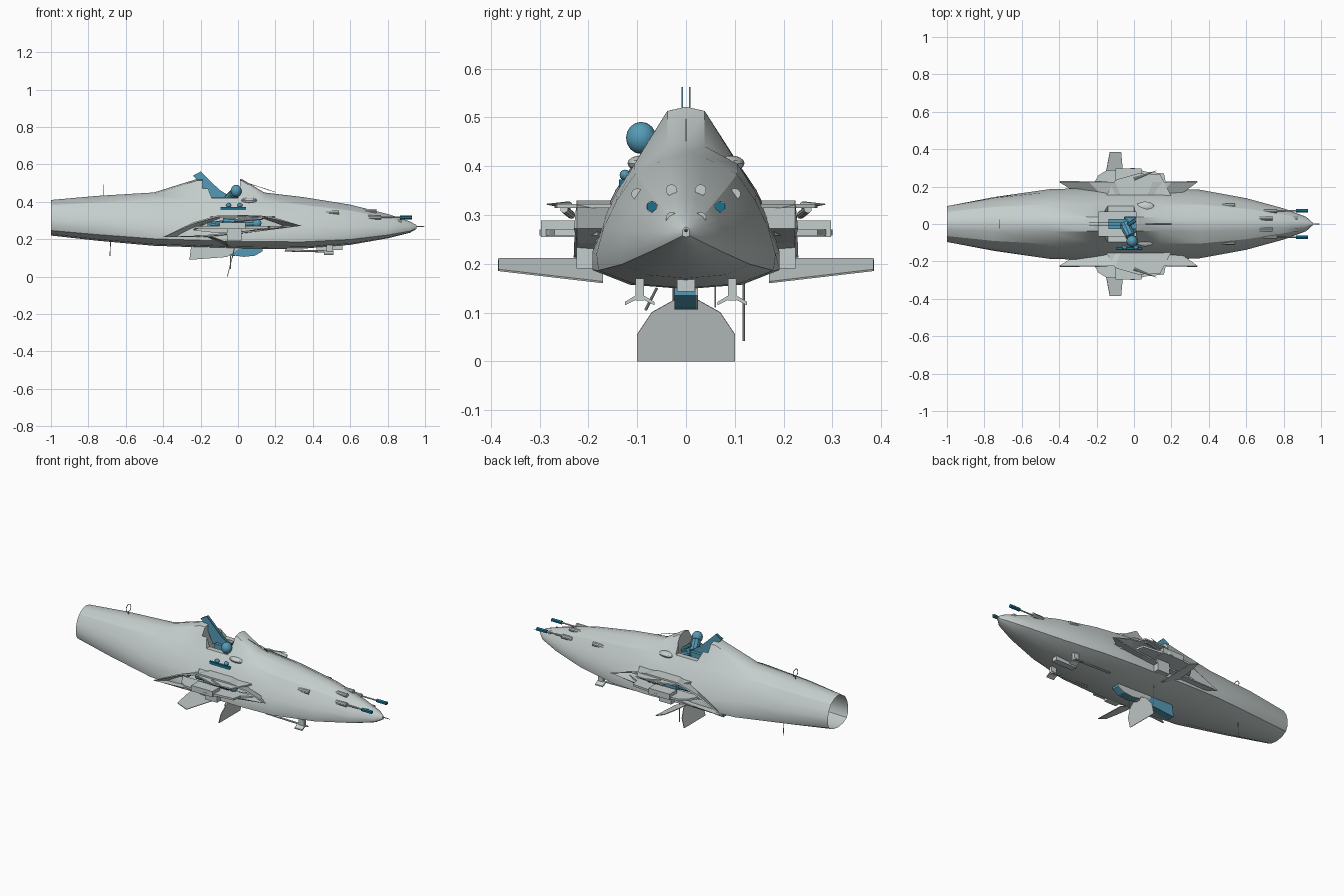
import bpy, bmesh
from math import sin, cos, pi
from mathutils import Vector

cube = bpy.data.objects.get("Cube")
if cube:
    bpy.data.objects.remove(cube)


def material(name, rgb):
    m = bpy.data.materials.new(name)
    m.use_nodes = True
    m.diffuse_color = (*rgb, 1)
    m.node_tree.nodes["Principled BSDF"].inputs["Base Color"].default_value = (*rgb, 1)
    return m


GREY = material("pale_grey", (0.56, 0.62, 0.61))
BLUE = material("steel_blue", (0.09, 0.33, 0.47))
DEEP = material("deep_blue", (0.01, 0.17, 0.28))


def finish(name, bm, mat, smooth=False):
    bmesh.ops.recalc_face_normals(bm, faces=bm.faces[:])
    me = bpy.data.meshes.new(name)
    bm.to_mesh(me)
    bm.free()
    me.materials.append(mat)
    ob = bpy.data.objects.new(name, me)
    bpy.context.collection.objects.link(ob)
    if smooth:
        bpy.ops.object.select_all(action='DESELECT')
        ob.select_set(True)
        bpy.context.view_layer.objects.active = ob
        bpy.ops.object.shade_smooth_by_angle(angle=0.45)
    return ob


def prism(name, pts, axis, a, b, mat):
    """Outline pts extruded from a to b along an axis."""
    place = {'x': lambda p, t: (t, *p), 'y': lambda p, t: (p[0], t, p[1]), 'z': lambda p, t: (*p, t)}[axis]
    bm = bmesh.new()
    lo, hi = ([bm.verts.new(place(p, t)) for p in pts] for t in (a, b))
    skirt(bm, lo, hi)
    bm.faces.new(lo)
    bm.faces.new(hi)
    return finish(name, bm, mat)


def skirt(bm, lo, hi):
    for i in range(len(lo)):
        j = (i + 1) % len(lo)
        bm.faces.new((lo[i], lo[j], hi[j], hi[i]))


def sheet(name, pts, mat, thickness):
    bm = bmesh.new()
    bm.faces.new([bm.verts.new(p) for p in pts])
    ob = finish(name, bm, mat)
    ob.modifiers.new("skin", 'SOLIDIFY').thickness = thickness


def box(name, c, size, mat):
    x, y, z = (v / 2 for v in size)
    pts = [(c[0] - x, c[1] - y), (c[0] + x, c[1] - y), (c[0] + x, c[1] + y), (c[0] - x, c[1] + y)]
    return prism(name, pts, 'z', c[2] - z, c[2] + z, mat)


def rod(name, p, q, r, mat, r2=None, sides=10):
    p, q = Vector(p), Vector(q)
    bm = bmesh.new()
    bmesh.ops.create_cone(bm, cap_ends=True, segments=sides, radius1=r,
                          radius2=r if r2 is None else r2, depth=(q - p).length)
    turn = (q - p).to_track_quat('Z', 'Y').to_matrix().to_4x4()
    turn.translation = (p + q) / 2
    bm.transform(turn)
    return finish(name, bm, mat, True)


def ball(name, c, size, mat):
    bm = bmesh.new()
    bmesh.ops.create_uvsphere(bm, u_segments=14, v_segments=8, radius=1)
    bmesh.ops.scale(bm, vec=size, verts=bm.verts)
    bmesh.ops.translate(bm, vec=c, verts=bm.verts)
    return finish(name, bm, mat, True)


# Hull: lofted sections, each x, half width, bottom, top, hump height, roundness
section = [(0, 0), (.6, .03), (1, .13), (1, .25), (.9, .45), (.75, .65), (.55, .85), (.2, .97), (0, 1)]
stations = [(-1, .1, .22, .41, 0, .6), (-.75, .148, .192, .432, 0, .4), (-.45, .188, .165, .45, 0, .1),
            (-.22, .192, .157, .45, .072, 0), (.02, .192, .15, .45, .072, 0), (.14, .192, .148, .45, 0, 0),
            (.35, .185, .15, .425, 0, .1), (.6, .14, .17, .385, 0, .2), (.8, .085, .205, .335, 0, .25),
            (.92, .04, .235, .295, 0, .4), (.955, .008, .255, .275, 0, .6)]
bm = bmesh.new()
rings = []
for x, w, bot, top, hump, rnd in stations:
    half = []
    for i, (fy, fz) in enumerate(section):
        a = pi * i / 8
        y = w * (fy + (sin(a) - fy) * rnd)
        z = bot + (top - bot) * (fz + ((1 - cos(a)) / 2 - fz) * rnd) + (hump if i > 6 else 0)
        half.append((y, z))
    loop = half + [(-y, z) for y, z in half[-2:0:-1]]
    rings.append([bm.verts.new((x, y, z)) for y, z in loop])
for r, s in zip(rings, rings[1:]):
    skirt(bm, r, s)
bm.faces.new(rings[0])
bm.faces.new(rings[-1])
hull = finish("hull", bm, GREY, True)

# Cockpit notch, cockpit well and side gun bays cut from the hull
eye = [(-.24, .25), (-.14, .31), (-.03, .322), (.12, .315), (.28, .275), (.1, .25), (-.1, .235)]
cutters = [prism("notch_cutter", [(-.21, .6), (-.14, .42), (.0, .42), (.02, .6)], 'y', -.2, .2, GREY),
           box("well_cutter", (-.09, 0, .45), (.2, .13, .2), GREY)]
for s in (1, -1):
    cutters.append(prism("bay_cutter", eye, 'y', s * .1, s * .3, GREY))
bpy.context.view_layer.objects.active = hull
for c in cutters:
    m = hull.modifiers.new("cut", 'BOOLEAN')
    m.object, m.operation, m.solver = c, 'DIFFERENCE', 'EXACT'
    bpy.ops.object.modifier_move_to_index(modifier=m.name, index=0)
    bpy.ops.object.modifier_apply(modifier=m.name)
for c in cutters:
    bpy.data.objects.remove(c)

# Open tail
bm = bmesh.new()
bm.from_mesh(hull.data)
tail = [f for f in bm.faces if f.calc_center_median().x < -.995]
bmesh.ops.delete(bm, geom=tail, context='FACES_ONLY')
bm.to_mesh(hull.data)
bm.free()

# Seat side plates and the pilot leaning out to the right
seat = [(-.24, .54), (-.2, .562), (-.1, .465), (-.06, .44), (-.06, .41), (-.16, .41), (-.2, .5)]
for s in (1, -1):
    prism("seat_plate", seat, 'y', s * .006, s * .009, BLUE)
box("seat_cushion", (-.06, 0, .41), (.15, .055, .03), BLUE)
rod("pilot_torso", (-.05, 0, .41), (-.02, -.065, .445), .03, BLUE, .026)
ball("pilot_head", (-.01, -.092, .458), (.03, .031, .033), BLUE)
for y in (-.03, .025):
    rod("pilot_leg", (-.05, y, .415), (.01, y, .395), .015, BLUE)
    rod("pilot_arm", (-.03, y - .03, .45), (.015, y, .42), .01, BLUE)

# Side step with a pair of small sights, right side only
box("side_bench", (-.025, -.127, .362), (.135, .02, .022), DEEP)
for x in (-.05, .01):
    ball("bench_sight", (x, -.125, .382), (.014, .011, .011), BLUE)

# Sponsons, wings, nose guns and skids on both sides
frame = [(-.4, .212), (-.24, .29), (-.1, .33), (.1, .33), (.2, .315), (.34, .272), (.12, .243), (-.2, .212)]
tray = [(-.23, .19), (-.19, .26), (-.15, .285), (.0, .3), (.06, .28), (.16, .27), (.17, .22), (.25, .18)]
flap = [(-.15, .15), (-.1, .235), (.02, .27), (.14, .265), (.16, .225), (.2, .15)]
for s in (1, -1):
    # Flared lips round the gun bay, swept to a point at each end
    bm = bmesh.new()
    outer = [bm.verts.new((x, s * .224, z)) for x, z in frame]
    inner = [bm.verts.new((x * .72, s * .155, z)) for x, z in frame]
    skirt(bm, outer, inner)
    rim = finish("gun_bay_frame", bm, GREY)
    rim.modifiers.new("wall", 'SOLIDIFY').thickness = .008
    prism("lower_tray", [(x, s * y) for x, y in tray], 'z', .258, .27, GREY)
    prism("upper_flap", [(x, s * y) for x, y in flap], 'z', .314, .322, GREY)
    box("tray_box", (-.03, s * .262, .272), (.14, .07, .034), GREY)
    box("sponson_mount", (-.02, s * .2, .225), (.08, .05, .07), GREY)
    rod("bay_gun", (-.02, s * .235, .3), (.13, s * .25, .312), .008, GREY)
    rod("bay_gun_tip", (.0, s * .24, .32), (.12, s * .285, .322), .008, GREY, .001)
    rod("gunner_body", (-.08, s * .185, .287), (.08, s * .185, .283), .026, BLUE, .022)
    ball("gunner_head", (.1, s * .185, .285), (.026, .022, .023), BLUE)
    rod("gunner_legs", (-.08, s * .175, .285), (-.16, s * .155, .275), .016, BLUE)

    # Small pitched wing
    plan = [(-.05, .17, .16), (-.07, .385, .185), (-.13, .385, .208), (-.15, .28, .208), (-.16, .17, .208)]
    sheet("side_wing", [(x, s * y, z) for x, y, z in plan], GREY, .004)

    # Nose guns and ports
    rod("nose_barrel", (.7, s * .07, .317), (.88, s * .07, .317), .004, GREY)
    rod("nose_muzzle", (.865, s * .07, .317), (.93, s * .07, .317), .011, DEEP, sides=6)
    for x, y, z in ((.74, .03, .351), (.875, .03, .294), (.765, .07, .317), (.54, .1, .343)):
        rod("gun_port", (x - .07, s * y, z), (x, s * y, z), .012, GREY)

    # Cheek dome beside the windscreen
    ball("cheek_dome", (.06, s * .092, .406), (.05, .028, .016), GREY)

    # Belly skid
    box("skid_post", (.49, s * .095, .147), (.035, .018, .045), GREY)
    rod("skid_rail", (.25, s * .095, .14), (.48, s * .095, .135), .006, GREY, sides=6)
    for d in (-.03, .03):
        prism("skid_foot", [(s * .095, .13), (s * .095 + d, .115), (s * .095 + d, .122), (s * .095, .14)],
              'x', .46, .51, GREY)

# Belly: keel seat with a grey right side, prone gunner with a grey left side, chin block
keel = [(-.26, .09), (-.06, .105), (.02, .16), (-.25, .17)]
prone = [(-.1, .155), (-.08, .122), (.03, .106), (.09, .112), (.13, .135), (.13, .155)]
prism("keel_seat", keel, 'y', -.02, .022, BLUE)
prism("keel_side", keel, 'y', -.028, -.02, GREY)
prism("belly_gunner", prone, 'y', -.024, .02, BLUE)
prism("belly_gunner_side", prone, 'y', .02, .025, GREY)
box("chin_block", (.49, 0, .168), (.14, .036, .05), GREY)

# Large fan shaped belly fin
fan = [(-.1, 0), (.1, 0), (.1, .055), (.07, .1), (.025, .125), (-.025, .125), (-.07, .1), (-.1, .055)]
sheet("belly_fin", [(-.055 + z * .25, y, z) for y, z in fan], GREY, .004)
box("belly_fin_post", (-.03, 0, .135), (.03, .03, .05), GREY)

# Thin rods, probe and loop antenna
rod("nose_probe", (.94, 0, .268), (1, 0, .268), .004, GREY, .001)
rod("belly_antenna", (-.68, .06, .205), (-.685, .06, .11), .002, GREY)
rod("belly_rod", (-.04, .118, .16), (-.04, .118, .042), .0025, GREY)
rod("belly_strut", (-.02, -.06, .15), (-.03, -.083, .105), .003, GREY)
rod("hood_rod", (.06, 0, .497), (.2, 0, .452), .0015, GREY)
rod("loop_mast", (-.72, 0, .425), (-.72, 0, .45), .002, GREY)
bpy.ops.mesh.primitive_torus_add(location=(-.72, 0, .469), rotation=(0, pi / 2, 0), major_radius=.022,
                                 minor_radius=.002, major_segments=20, minor_segments=6)
loop = bpy.context.object
loop.name = "loop_antenna"
loop.data.materials.append(GREY)
